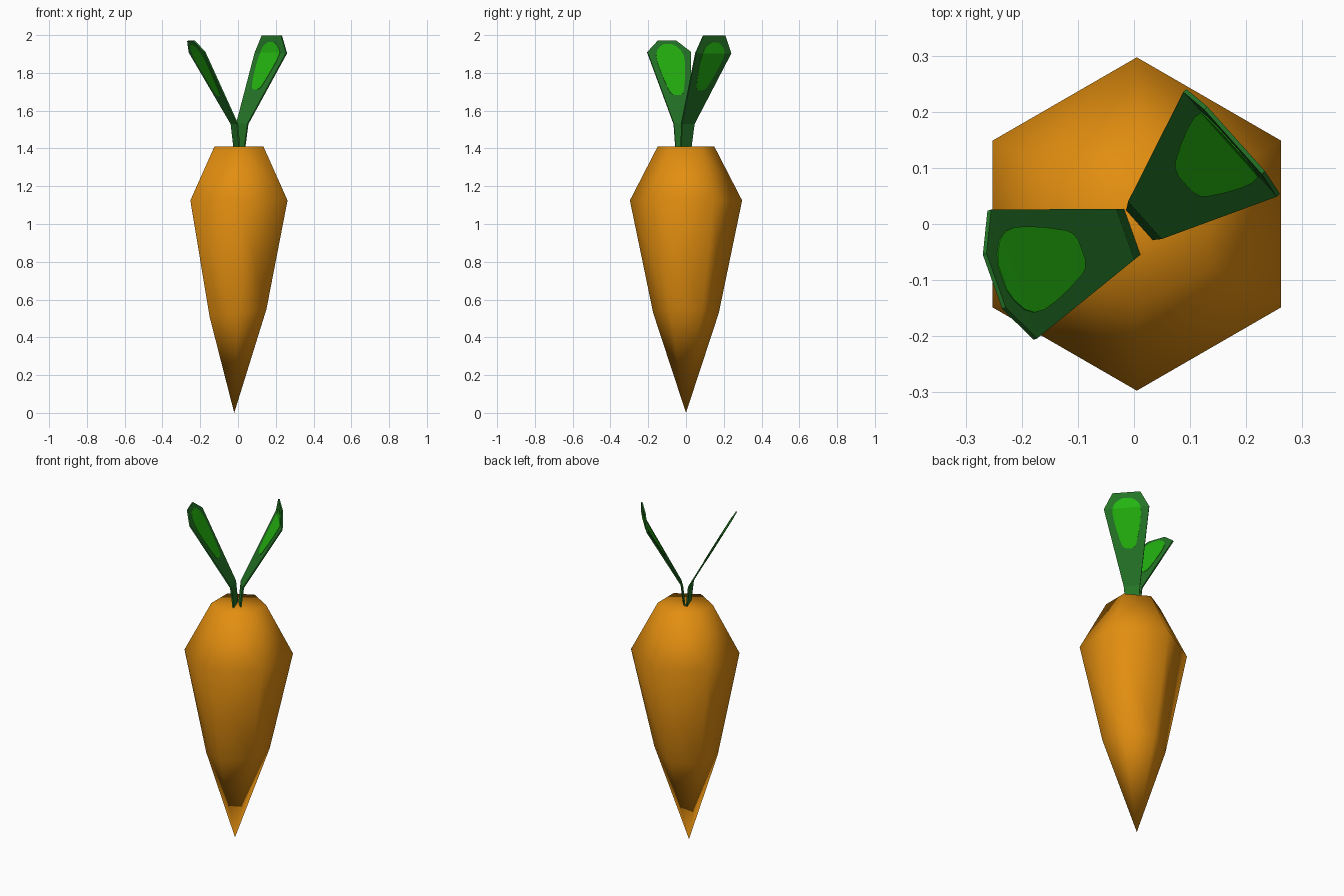
import bpy, bmesh, math
from mathutils import Vector

if "Cube" in bpy.data.objects:
    bpy.data.objects.remove(bpy.data.objects["Cube"])


def material(name, rgb):
    m = bpy.data.materials.new(name)
    m.diffuse_color = (*rgb, 1)
    m.use_nodes = True
    m.node_tree.nodes["Principled BSDF"].inputs["Base Color"].default_value = m.diffuse_color
    return m


ORANGE = material("carrot orange", (0.76, 0.27, 0.005))
DARK = material("dark green", (0.018, 0.175, 0.02))
LIGHT = material("bright green", (0.017, 0.45, 0.005))


def make_object(name, bm, mat):
    me = bpy.data.meshes.new(name)
    bm.to_mesh(me)
    bm.free()
    me.materials.append(mat)
    ob = bpy.data.objects.new(name, me)
    bpy.context.collection.objects.link(ob)
    return ob


def interp(table, x):
    # piecewise linear lookup in (x, y) pairs
    for (x0, y0), (x1, y1) in zip(table, table[1:]):
        if x <= x1:
            return y0 + (y1 - y0) * (x - x0) / (x1 - x0)
    return table[-1][1]


# Root: six-sided, smooth, slightly tilted lower ring, off-centre tip
bm = bmesh.new()
rings = []
for z, r, cx, tilt in [(1.41, 0.15, 0.005, 0), (1.125, 0.297, 0.005, 0), (0.53, 0.174, 0, 0.13)]:
    ring = []
    for i in range(6):
        a = math.radians(30 + 60 * i)
        x, y = r * math.cos(a), r * math.sin(a)
        ring.append(bm.verts.new((cx + x, y, z + tilt * x)))
    rings.append(ring)
tip = bm.verts.new((-0.02, 0, 0))
bm.faces.new(rings[0])
for i in range(6):
    j = (i + 1) % 6
    for up, low in zip(rings, rings[1:]):
        bm.faces.new((up[i], low[i], low[j], up[j]))
    bm.faces.new((rings[2][i], tip, rings[2][j]))
bmesh.ops.recalc_face_normals(bm, faces=bm.faces)
for f in bm.faces:
    f.smooth = True
make_object("carrot_root", bm, ORANGE)


def strip(name, rows, base, out_dir, thickness, mat):
    # Thin plate from rows of (half width, distance outward, height)
    out = Vector((*out_dir, 0)).normalized()
    side = Vector((out.y, -out.x, 0))
    bm = bmesh.new()
    prev = None
    for hw, d, z in rows:
        c = Vector((*base, z)) + out * d
        cur = (bm.verts.new(c - side * hw), bm.verts.new(c + side * hw))
        if prev:
            bm.faces.new((prev[0], prev[1], cur[1], cur[0]))
        prev = cur
    ob = make_object(name, bm, mat)
    mod = ob.modifiers.new("thickness", 'SOLIDIFY')
    mod.thickness = thickness
    mod.offset = 0
    mod.use_even_offset = True


# Patch outline: (fraction of height, half width)
PATCH = [(0, 0.018), (0.04, 0.034), (0.1, 0.042), (0.3, 0.058), (0.5, 0.071), (0.66, 0.078),
         (0.78, 0.077), (0.88, 0.066), (0.96, 0.044), (1, 0.022)]

# Leaves: outline rows, base point, outward direction, patch height range
LEAVES = {
    "right": ([(0.035, 0, 1.40), (0.045, 0.014, 1.53), (0.125, 0.217, 1.905), (0.077, 0.224, 1.997)],
              (0.012, 0.0), (0.745, 0.665), (1.71, 1.962)),
    "left": ([(0.043, 0, 1.40), (0.048, 0.014, 1.53), (0.122, 0.224, 1.91), (0.051, 0.258, 1.97)],
             (-0.006, -0.015), (-0.942, -0.336), (1.68, 1.95)),
}
for name, (rows, base, direction, (lo, hi)) in LEAVES.items():
    strip(name + "_leaf", rows, base, direction, 0.008, DARK)
    # Bright patch follows the leaf's bend and shows on both sides
    crease = (rows[2][2] - lo) / (hi - lo)
    path = [(z, d) for _, d, z in rows]
    patch = []
    for t in sorted([t for t, _ in PATCH] + [crease]):
        z = lo + t * (hi - lo)
        patch.append((interp(PATCH, t), interp(path, z), z))
    strip(name + "_leaf_patch", patch, base, direction, 0.0115, LIGHT)
